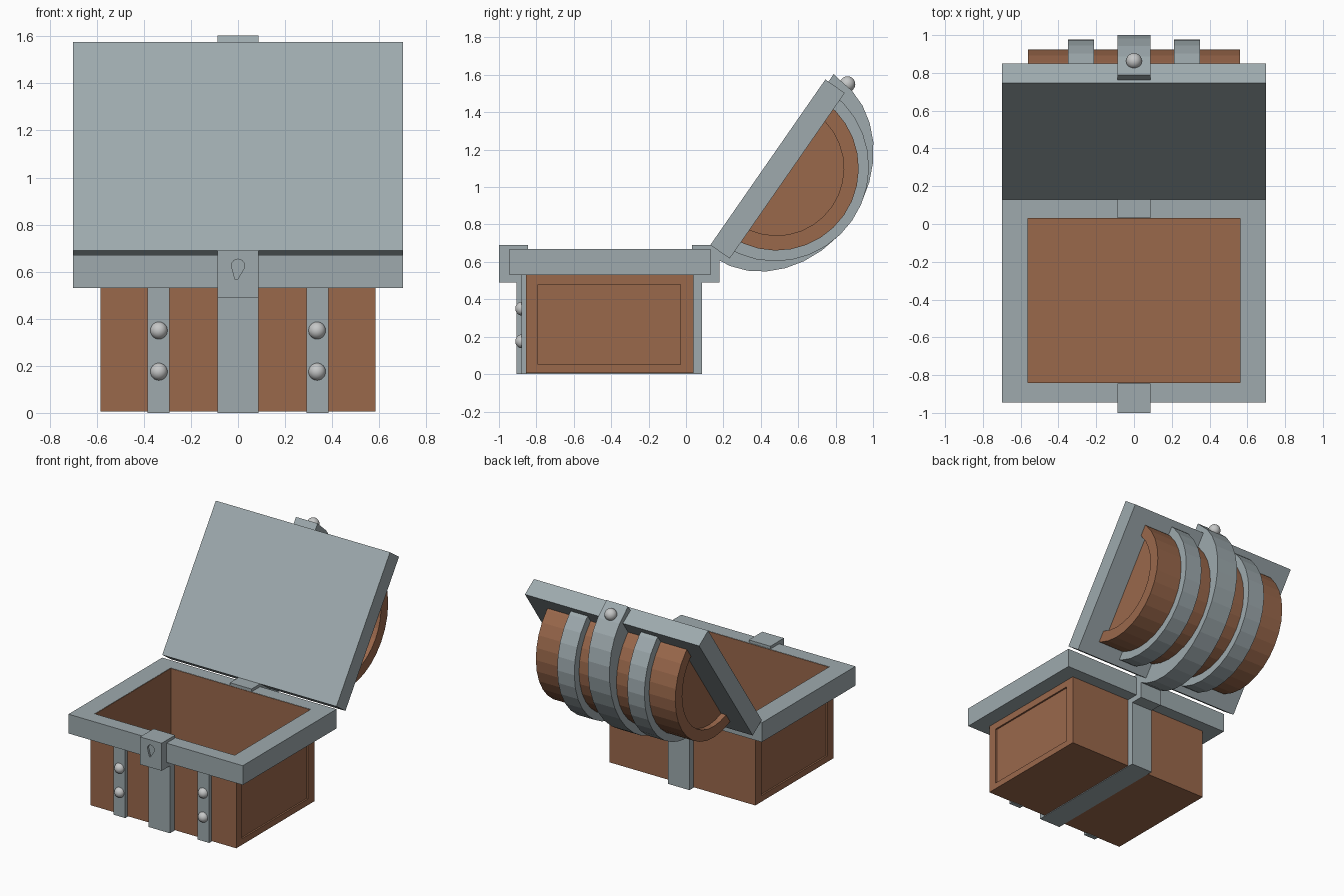
import bpy, bmesh, math
from mathutils import Matrix, Vector

if "Cube" in bpy.data.objects:
    bpy.data.objects.remove(bpy.data.objects["Cube"])


def material(name, rgb):
    m = bpy.data.materials.new(name)
    m.diffuse_color = (*rgb, 1)
    m.use_nodes = True
    m.node_tree.nodes["Principled BSDF"].inputs["Base Color"].default_value = m.diffuse_color
    return m


WOOD = material("brown wood", (0.323, 0.138, 0.071))
IRON = material("grey iron", (0.342, 0.402, 0.423))
STUD = material("pale stud metal", (0.56, 0.57, 0.57))

# Lid frame: local y runs along the open lid, local z points out of the dome
A = math.radians(55.2)
C, S = math.cos(A), math.sin(A)
LID = Matrix(((-1, 0, 0, 0), (0, C, S, 0.13), (0, S, -C, 0.69), (0, 0, 0, 1)))
MID, AXIS = 0.539, 0.056  # dome axis in lid coordinates


def finish(name, bm, mat, matrix=None):
    if matrix:
        bm.transform(matrix)
    bmesh.ops.recalc_face_normals(bm, faces=bm.faces[:])
    me = bpy.data.meshes.new(name)
    bm.to_mesh(me)
    bm.free()
    me.materials.append(mat)
    ob = bpy.data.objects.new(name, me)
    bpy.context.collection.objects.link(ob)
    return ob


def box(name, x, y, z, mat, matrix=None):
    bm = bmesh.new()
    bmesh.ops.create_cube(bm, size=1)
    for v in bm.verts:
        v.co = Vector([(r[0] + r[1]) / 2 + c * (r[1] - r[0]) for r, c in zip((x, y, z), v.co)])
    return finish(name, bm, mat, matrix)


def prism(name, profile, x0, x1, mat, matrix=None):
    """Extrude a (y, z) profile along x."""
    bm = bmesh.new()
    face = bm.faces.new([bm.verts.new((x0, y, z)) for y, z in profile])
    ext = bmesh.ops.extrude_face_region(bm, geom=[face])["geom"]
    bmesh.ops.translate(bm, vec=(x1 - x0, 0, 0),
                        verts=[e for e in ext if isinstance(e, bmesh.types.BMVert)])
    return finish(name, bm, mat, matrix)


def arc(a, b, n=16):
    return [(MID + a * math.cos(math.pi * i / n), AXIS + b * math.sin(math.pi * i / n))
            for i in range(n + 1)]


def stud(name, loc, r):
    bm = bmesh.new()
    bmesh.ops.create_uvsphere(bm, u_segments=20, v_segments=12, radius=r)
    for f in bm.faces:
        f.smooth = True
    return finish(name, bm, STUD, Matrix.Translation(loc))


def cut(ob, cutter):
    mod = ob.modifiers.new("cut", "BOOLEAN")
    mod.operation, mod.solver, mod.object = "DIFFERENCE", "EXACT", cutter
    dg = bpy.context.evaluated_depsgraph_get()
    me = bpy.data.meshes.new_from_object(ob.evaluated_get(dg))
    ob.modifiers.clear()
    ob.data = me
    bpy.data.objects.remove(cutter)


# Hollow wooden body with recessed end panels
body = box("body", (-0.585, 0.585), (-0.855, 0.04), (0.005, 0.668), WOOD)
cut(body, box("cavity", (-0.56, 0.56), (-0.838, 0.028), (0.03, 1), WOOD))
for s in (-1, 1):
    cut(body, box("panel_cutter", sorted((s * 0.573, s * 0.7)), (-0.79, -0.03), (0.05, 0.48), WOOD))

# Iron rim around the opening
rim = box("body_rim", (-0.7, 0.7), (-0.945, 0.13), (0.53, 0.67), IRON)
cut(rim, box("rim_opening", (-0.563, 0.563), (-0.841, 0.031), (0.4, 0.8), IRON))

# Centre strap wrapping front, bottom and back
W = (-0.087, 0.087)
box("front_strap", W, (-0.905, -0.85), (0, 0.54), IRON)
box("back_strap", W, (0.035, 0.085), (0, 0.54), IRON)
box("bottom_strap", W, (-0.9, 0.08), (0, 0.015), IRON)
box("hinge_block", W, (0.031, 0.18), (0.49, 0.69), IRON)

# Lock block with sunken keyhole
lock = box("lock_block", W, (-1.0, -0.845), (0.49, 0.69), IRON)
hole = [(0.028 * math.cos(math.radians(t)), 0.625 + 0.028 * math.sin(math.radians(t)))
        for t in range(-30, 211, 20)] + [(-0.012, 0.566), (-0.003, 0.566)]
bm = bmesh.new()
f = bm.faces.new([bm.verts.new((x, -1.05, z)) for x, z in hole])
ext = bmesh.ops.extrude_face_region(bm, geom=[f])["geom"]
bmesh.ops.translate(bm, vec=(0, 0.065, 0), verts=[e for e in ext if isinstance(e, bmesh.types.BMVert)])
cut(lock, finish("keyhole_cutter", bm, IRON))

# Side straps with studs on the front, side bands on the lid
for s, side in ((-1, "left"), (1, "right")):
    box(side + "_front_strap", sorted((s * 0.29, s * 0.385)), (-0.88, -0.85), (0, 0.54), IRON)
    for i, z in enumerate((0.175, 0.35)):
        stud(f"{side}_stud_{i + 1}", (s * 0.336, -0.876, z), 0.037)
    prism(side + "_lid_band", arc(0.50, 0.492), s * 0.213, s * 0.35, IRON, LID)

# Lid plate and wooden barrel dome with recessed ends
box("lid_plate", (-0.7, 0.7), (0, 1.078), (0, 0.126), IRON, LID)
prism("lid_dome", arc(0.44, 0.44) + arc(0.36, 0.36)[::-1], -0.56, 0.56, WOOD, LID)
prism("lid_dome_core", arc(0.362, 0.362), -0.52, 0.52, WOOD, LID)

# Centre lid band wrapping past the plate edges, with its stud
prism("centre_lid_band", [(MID + 0.588, 0.02)] + arc(0.582, 0.487) + [(MID - 0.588, 0.02)],
      *W, IRON, LID)
stud("lid_stud", (0, 0.863, 1.55), 0.042)
